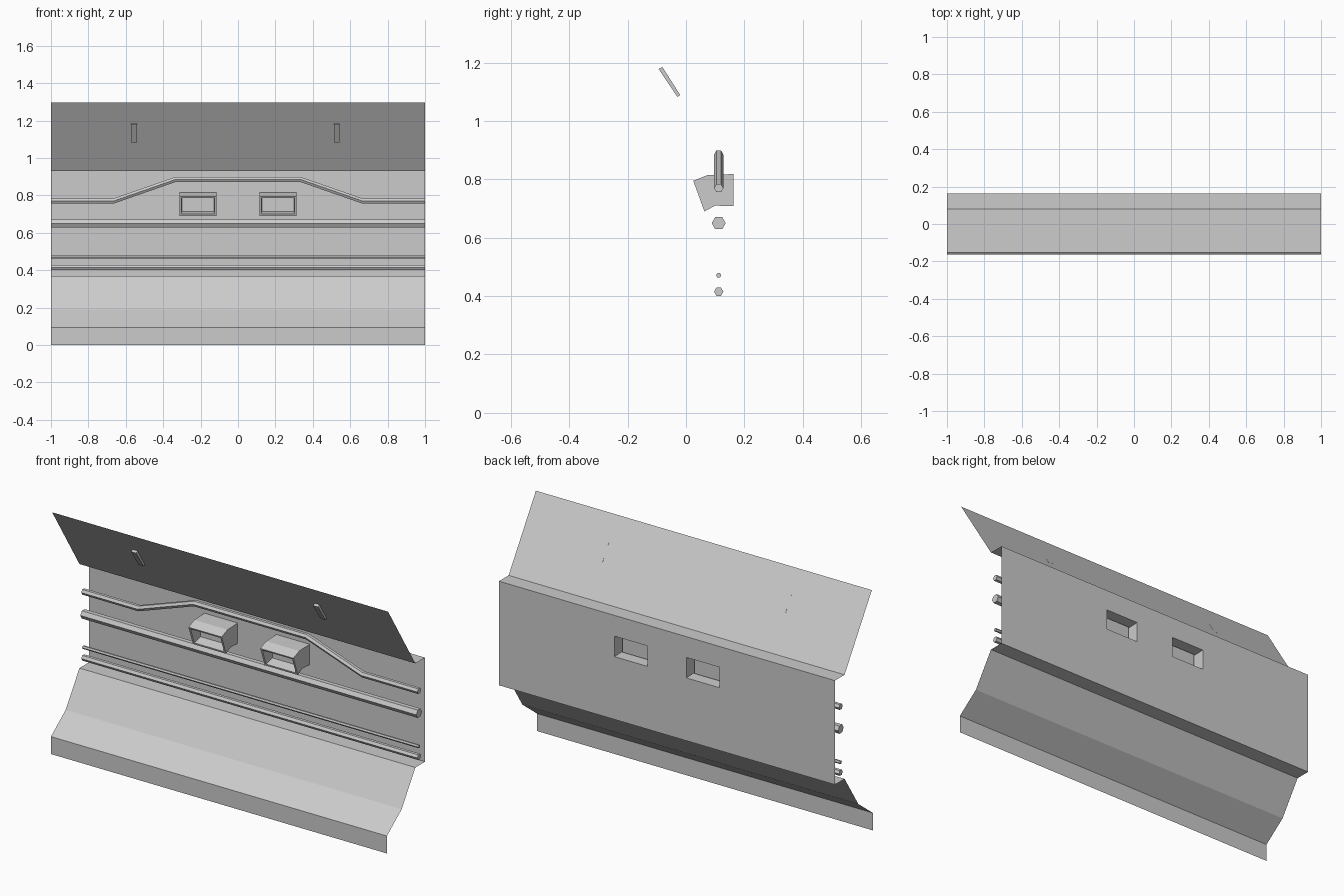
import bpy, bmesh, math

if "Cube" in bpy.data.objects:
    bpy.data.objects.remove(bpy.data.objects["Cube"])

def finish(name, bm, recalc=True):
    bmesh.ops.remove_doubles(bm, verts=bm.verts, dist=1e-5)
    if recalc:
        bmesh.ops.recalc_face_normals(bm, faces=bm.faces)
    me = bpy.data.meshes.new(name)
    bm.to_mesh(me)
    bm.free()
    ob = bpy.data.objects.new(name, me)
    bpy.context.collection.objects.link(ob)
    return ob

def bridge(bm, loops, cap_start=True, cap_end=True):
    """Skin a list of closed cross-sections."""
    rings = [[bm.verts.new(p) for p in loop] for loop in loops]
    n = len(rings[0])
    for a, b in zip(rings, rings[1:]):
        for i in range(n):
            j = (i + 1) % n
            bm.faces.new((a[i], a[j], b[j], b[i]))
    if cap_start:
        bm.faces.new(rings[0][::-1])
    if cap_end:
        bm.faces.new(rings[-1])

# Folded sheet panel: profile in (y, z), going upward; the wall has two openings
WIN_X = (0.115, 0.3125)
WIN_Z = (0.708, 0.818)
profile = [(-0.162, 0), (-0.162, 0.094), (-0.037, 0.19), (0.08, 0.37), (0.162, 0.37),
           (0.162, WIN_Z[0]), (0.162, WIN_Z[1]), (0.162, 0.93), (0.08, 0.93), (-0.152, 1.297)]
xs = [-1, -WIN_X[1], -WIN_X[0], WIN_X[0], WIN_X[1], 1]
bm = bmesh.new()
rows = [[bm.verts.new((x, y, z)) for x in xs] for y, z in profile]
for r in range(len(rows) - 1):
    for c in range(len(xs) - 1):
        if r == 5 and c in (1, 3):
            continue
        bm.faces.new((rows[r][c], rows[r][c + 1], rows[r + 1][c + 1], rows[r + 1][c]))
finish("wall_panel", bm, recalc=False)

# Hooded window boxes: sections as (bottom y, z), (top y, z), side inset
sections = [((0.162, WIN_Z[0]), (0.162, WIN_Z[1]), 0),
            ((0.10, 0.71), (0.075, 0.815), 0),
            ((0.063, 0.69), (0.025, 0.795), 0),
            ((0.060, 0.70), (0.029, 0.786), 0.01),
            ((0.11, 0.715), (0.11, 0.81), 0.012)]
for side, label in ((-1, "left"), (1, "right")):
    bm = bmesh.new()
    loops = []
    for (yb, zb), (yt, zt), inset in sections:
        a, b = side * (WIN_X[0] + inset), side * (WIN_X[1] - inset)
        loops.append([(a, yb, zb), (b, yb, zb), (b, yt, zt), (a, yt, zt)])
    bridge(bm, loops, cap_start=False)
    finish("window_box_" + label, bm)

# Six-sided pipes following a path of (x, z) points
def pipe(name, path, radius, y=0.112):
    bm = bmesh.new()
    bridge(bm, [[(x, y + radius * math.cos(i * math.pi / 3),
                  z + radius * math.sin(i * math.pi / 3)) for i in range(6)] for x, z in path])
    finish(name, bm)

pipe("bent_pipe", [(-1, 0.77), (-0.665, 0.77), (-0.335, 0.885),
                   (0.335, 0.885), (0.665, 0.77), (1, 0.77)], 0.016)
for name, z, r in (("thick_pipe", 0.65, 0.024), ("thin_pipe", 0.471, 0.009),
                   ("lower_pipe", 0.415, 0.016)):
    pipe(name, [(-1, z), (1, z)], r)

# Small bars lying on the underside of the sloped upper panel
bar = [(-0.081, 1.185), (-0.020, 1.089), (-0.029, 1.082), (-0.094, 1.178)]
for label, x in (("left", -0.556), ("right", 0.527)):
    bm = bmesh.new()
    bridge(bm, [[(x + d, y, z) for y, z in bar] for d in (-0.015, 0.015)])
    finish("ceiling_bar_" + label, bm)
